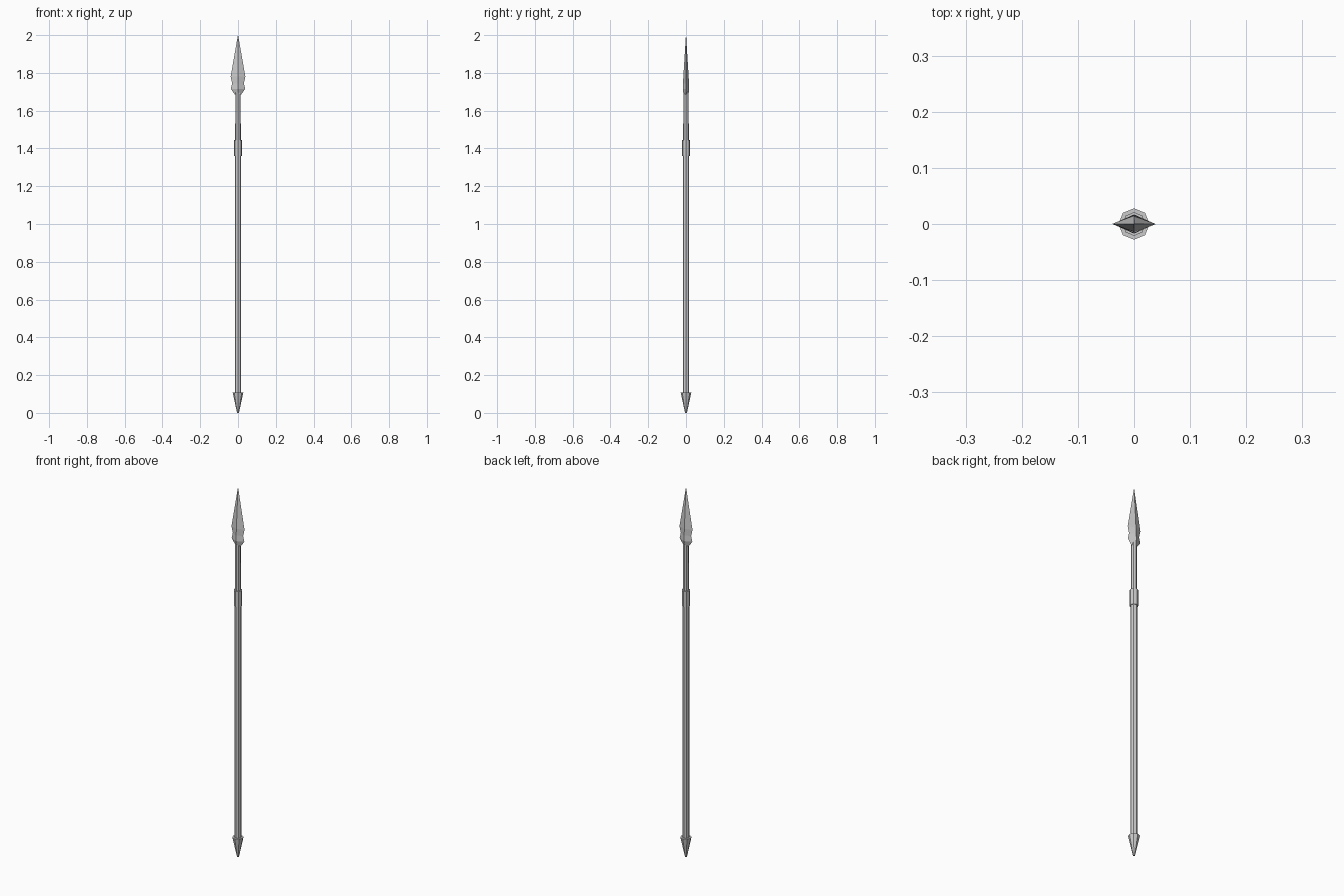
import bpy
from math import cos, sin, pi

if "Cube" in bpy.data.objects:
    bpy.data.objects.remove(bpy.data.objects["Cube"])


def loft(name, rings):
    """Skin a stack of equal-sized vertex rings and cap both ends."""
    n = len(rings[0])
    verts = [v for ring in rings for v in ring]
    faces = [tuple(reversed(range(n))),
             tuple(range(len(verts) - n, len(verts)))]
    for k in range(len(rings) - 1):
        for i in range(n):
            j = (i + 1) % n
            faces.append((k*n + i, k*n + j, (k+1)*n + j, (k+1)*n + i))
    mesh = bpy.data.meshes.new(name)
    mesh.from_pydata(verts, [], faces)
    obj = bpy.data.objects.new(name, mesh)
    bpy.context.collection.objects.link(obj)
    return obj


def octagon(r, z):
    return [(r*cos(i*pi/4), r*sin(i*pi/4), z) for i in range(8)]


def diamond(x, y, z):
    return [(x, 0, z), (0, y, z), (-x, 0, z), (0, -y, z)]


# Pointed butt cap
loft("butt_spike", [octagon(0.005, 0), octagon(0.028, 0.107)])

# Shaft, thinner above the collar
loft("lower_shaft", [octagon(0.017, 0.06), octagon(0.017, 1.40)])
loft("upper_shaft", [octagon(0.015, 1.40), octagon(0.014, 1.70)])

# Collar
loft("collar", [octagon(0.021, 1.36), octagon(0.021, 1.445)])

# Leaf blade with notched shoulders: half width, half thickness, height
blade = [(0.016, 0.013, 1.685), (0.038, 0.017, 1.715), (0.031, 0.016, 1.745),
         (0.039, 0.014, 1.78), (0.0005, 0.0005, 2.0)]
loft("blade", [diamond(*p) for p in blade])
